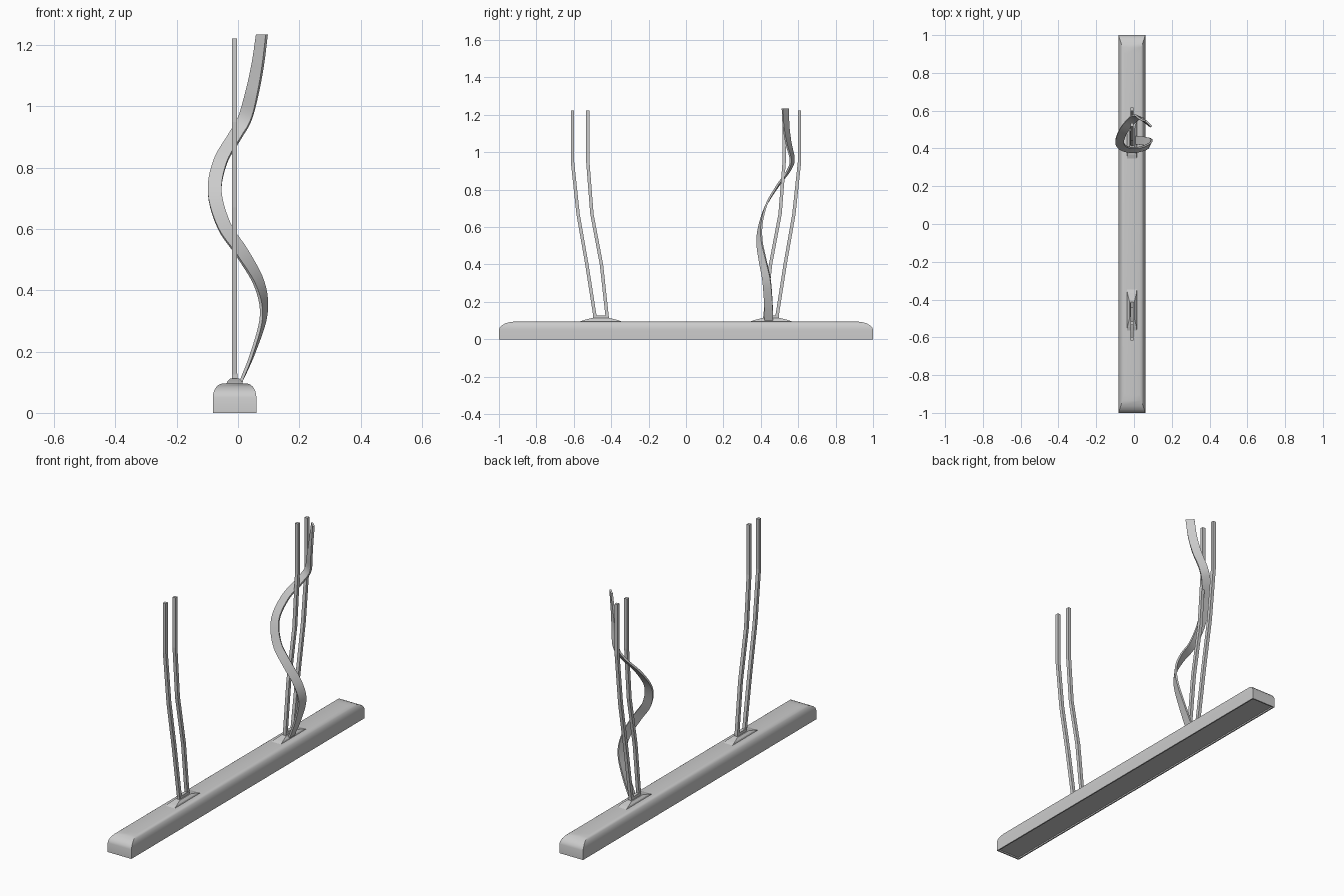
import bpy, bmesh, math
from mathutils import Vector

if "Cube" in bpy.data.objects:
    bpy.data.objects.remove(bpy.data.objects["Cube"])


def loft(name, rings, smooth=None, cap=True):
    """Skin a list of equally long closed rings into one solid."""
    bm = bmesh.new()
    vr = [[bm.verts.new(p) for p in r] for r in rings]
    n = len(vr[0])
    for a, b in zip(vr, vr[1:]):
        for i in range(n):
            j = (i + 1) % n
            bm.faces.new((a[i], a[j], b[j], b[i]))
    if cap:
        bm.faces.new(vr[0][::-1])
        bm.faces.new(vr[-1])
    bmesh.ops.recalc_face_normals(bm, faces=bm.faces)
    me = bpy.data.meshes.new(name)
    bm.to_mesh(me)
    bm.free()
    ob = bpy.data.objects.new(name, me)
    bpy.context.collection.objects.link(ob)
    if smooth:
        bpy.ops.object.select_all(action='DESELECT')
        ob.select_set(True)
        bpy.context.view_layer.objects.active = ob
        bpy.ops.object.shade_smooth_by_angle(angle=math.radians(smooth))
    return ob


def rect(x, y, z, hx, hy):
    return [(x - hx, y - hy, z), (x + hx, y - hy, z),
            (x + hx, y + hy, z), (x - hx, y + hy, z)]


CX = -0.011

# Long housing: rounded shoulders, shallow recessed panel underneath
layers = [(.007, .007, .007), (.007, .007, 0), (0, 0, 0), (0, 0, .05),
          (.001, .004, .062), (.005, .016, .075), (.012, .036, .086),
          (.021, .065, .093), (.031, .1, .096)]
loft("housing", [rect(CX, 0, z, .071 - ix, 1 - iy) for ix, iy, z in layers], 35)

# Mounting plates, collars and bent square rods, mirrored to both ends
outer = [(.487, .10), (.487, .125), (.53, .4), (.577, .67), (.607, .95), (.607, 1.222)]
inner = [(.422, .10), (.422, .125), (.452, .4), (.503, .67), (.525, .95), (.525, 1.222)]
for side, s in (("front", -1), ("back", 1)):
    loft(side + "_mount", [rect(CX, s * .455, .094, .027, .115),
                           rect(CX, s * .455, .103, .024, .09),
                           rect(CX, s * .455, .113, .014, .05)])
    loft(side + "_collar", [rect(CX, s * .455, .10, .009, .037),
                            rect(CX, s * .455, .128, .009, .037)])
    for label, path in (("outer", outer), ("inner", inner)):
        loft(f"{side}_{label}_rod", [rect(CX, s * y, z, .0085, .009) for y, z in path])

# Flat cable twisting up around the back rods: x, y, z, direction of width (degrees)
keys = [(.008, .443, .098, 90), (.05, .440, .2, 82), (.084, .430, .32, 70),
        (.070, .410, .42, 50), (.015, .393, .52, 30), (-.045, .398, .61, 14),
        (-.076, .430, .72, 0), (-.058, .490, .82, -8), (-.012, .548, .90, -14),
        (.022, .568, .96, -22), (.047, .548, 1.05, -32), (.065, .535, 1.14, -40),
        (.078, .531, 1.235, -45)]
k = [Vector(p) for p in keys]
k = [2 * k[0] - k[1]] + k + [2 * k[-1] - k[-2]]
pts = []
STEPS = 5
for i in range(1, len(k) - 2):
    a, b, c, d = k[i - 1:i + 3]
    for st in range(STEPS):
        t = st / STEPS
        pts.append(.5 * (2 * b + (c - a) * t + (2 * a - 5 * b + 4 * c - d) * t ** 2
                         + (3 * b - a - 3 * c + d) * t ** 3))
pts.append(k[-2])
rings = []
for i, p in enumerate(pts):
    tan = (pts[min(i + 1, len(pts) - 1)] - pts[max(i - 1, 0)]).xyz.normalized()
    ang = math.radians(p.w)
    w = Vector((math.cos(ang), math.sin(ang), 0))
    if 0 < i < len(pts) - 1:
        w = (w - tan * w.dot(tan)).normalized()
        n = tan.cross(w)
    else:
        n = Vector((-w.y, w.x, 0))
    w, n, c = w * .0225, n * .005, p.xyz
    rings.append([c - w - n, c + w - n, c + w + n, c - w + n])
loft("twisted_cable", rings, 40)
